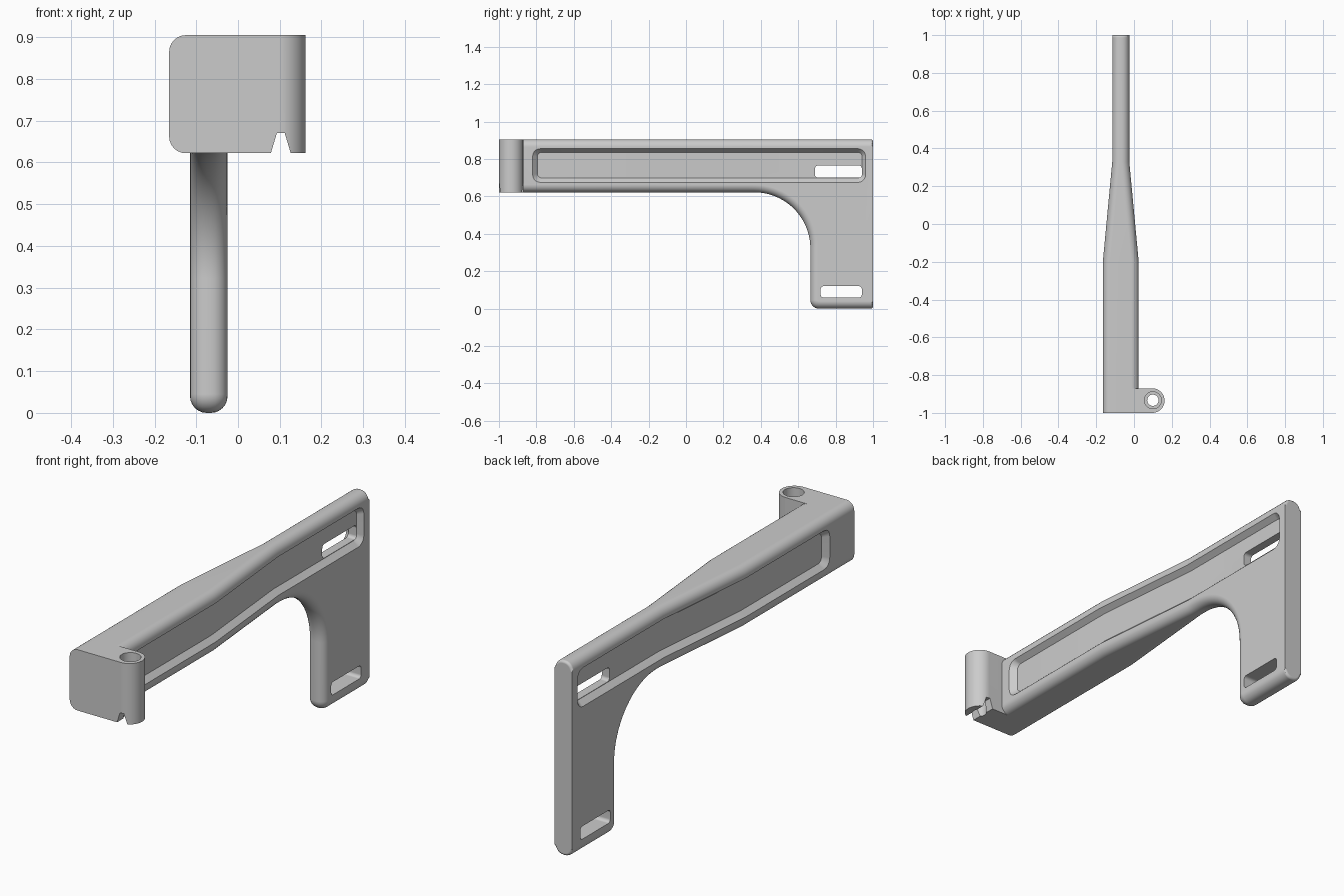
import bpy
import bmesh
import math

if "Cube" in bpy.data.objects:
    bpy.data.objects.remove(bpy.data.objects["Cube"], do_unlink=True)

CX = -0.07                      # mid-plane of the arm
THIN, WIDE = 0.045, 0.095       # half thickness at the back and the front
Y_WIDE, Y_THIN = -0.2, 0.33     # taper between these
TOP, LOW = 0.905, 0.622         # arm top and underside
ROUND = 0.04                    # edge rounding

grey = bpy.data.materials.new("light_grey")
grey.use_nodes = True
grey.diffuse_color = (0.6, 0.6, 0.6, 1)
grey.node_tree.nodes["Principled BSDF"].inputs["Base Color"].default_value = (0.6, 0.6, 0.6, 1)


def half_width(y):
    t = min(max((y - Y_WIDE) / (Y_THIN - Y_WIDE), 0), 1)
    return WIDE + (THIN - WIDE) * t


def arc(cx, cy, r, a0, a1, n):
    return [(cx + r * math.cos(math.radians(a0 + (a1 - a0) * k / n)),
             cy + r * math.sin(math.radians(a0 + (a1 - a0) * k / n))) for k in range(n + 1)]


def rounded_rect(a0, a1, b0, b1, r, n=5):
    return (arc(a1 - r, b1 - r, r, 0, 90, n) + arc(a0 + r, b1 - r, r, 90, 180, n)
            + arc(a0 + r, b0 + r, r, 180, 270, n) + arc(a1 - r, b0 + r, r, 270, 360, n))


def loft(rings):
    """Skin closed rings of equal length and cap both ends."""
    bm = bmesh.new()
    loops = [[bm.verts.new(p) for p in ring] for ring in rings]
    n = len(loops[0])
    for a, b in zip(loops, loops[1:]):
        for k in range(n):
            bm.faces.new((a[k], a[(k + 1) % n], b[(k + 1) % n], b[k]))
    bm.faces.new(loops[0])
    bm.faces.new(loops[-1][::-1])
    return bm


def taper(bm):
    """Spread the two halves apart so the edge rounding stays constant."""
    for y in (Y_WIDE, Y_THIN):
        bmesh.ops.bisect_plane(bm, geom=bm.verts[:] + bm.edges[:] + bm.faces[:],
                               plane_co=(0, y, 0), plane_no=(0, 1, 0))
    for v in bm.verts:
        v.co.x += math.copysign(half_width(v.co.y) - THIN, v.co.x) + CX
    return bm


def finish(name, bm):
    bmesh.ops.recalc_face_normals(bm, faces=bm.faces[:])
    mesh = bpy.data.meshes.new(name)
    bm.to_mesh(mesh)
    bm.free()
    mesh.materials.append(grey)
    obj = bpy.data.objects.new(name, mesh)
    bpy.context.collection.objects.link(obj)
    return obj


def combine(target, other, operation):
    bpy.context.view_layer.objects.active = target
    mod = target.modifiers.new(operation, 'BOOLEAN')
    mod.operation, mod.solver, mod.object = operation, 'EXACT', other
    bpy.ops.object.modifier_apply(modifier=mod.name)
    bpy.data.objects.remove(other, do_unlink=True)


def side_profile(i):
    """L-shaped outline in (y, z), inset by i on its rounded sides."""
    return ([(-1, TOP - i), (-1, LOW + i)]
            + arc(0.365, 0.322, 0.3 + i, 90, 0, 20)
            + arc(0.71, 0.045, 0.045 - i, 180, 270, 6)
            + [(1, i), (1, TOP - i)])


# Arm and leg: one rounded, tapering L-shaped plate
angles = [math.radians(90 * k / 6) for k in range(7)]
steps = [(THIN - ROUND + ROUND * math.sin(a), ROUND * (1 - math.cos(a))) for a in angles]
sections = [(-x, i) for x, i in reversed(steps)] + steps
bm = loft([[(x, y, z) for y, z in side_profile(i)] for x, i in sections])
for end in (-1, 1):
    bmesh.ops.dissolve_faces(bm, faces=[f for f in bm.faces
                                        if all(abs(v.co.y - end) < 1e-4 for v in f.verts)])
back = max(bm.faces, key=lambda f: f.calc_center_median().y)
bmesh.ops.bevel(bm, geom=back.edges[:], offset=0.012, segments=3,
                profile=0.5, affect='EDGES')
bracket = finish("bracket_arm", taper(bm))

# Hinge block with a round knuckle
outline = [(CX, -0.87), (CX, -1.0)] + arc(0.097, -0.935, 0.065, -90, 90, 24)
knuckle = finish("hinge_knuckle", loft([[(x, y, z) for x, y in outline] for z in (LOW, TOP)]))
combine(bracket, knuckle, 'UNION')

# Pin hole with a wider mouth
for r, z0, z1 in ((0.03, 0.5, 1.0), (0.045, TOP - 0.05, 1.0)):
    ring = arc(0.1, -0.933, r, 0, 360, 32)[:-1]
    combine(bracket, finish("pin_hole_cutter",
            loft([[(x, y, z) for x, y in ring] for z in (z0, z1)])), 'DIFFERENCE')

# Notch under the knuckle
notch = [(0.072, 0.6), (0.093, 0.67), (0.112, 0.67), (0.133, 0.6)]
combine(bracket, finish("notch_cutter",
        loft([[(x, y, z) for x, z in notch] for y in (-1.1, -0.8)])), 'DIFFERENCE')

# Sloped-wall recess along each side of the arm
outer = rounded_rect(-0.82, 0.96, 0.675, 0.855, 0.04)
inner = rounded_rect(-0.795, 0.942, 0.698, 0.836, 0.025)
for s in (-1, 1):
    levels = ((THIN + 0.03, outer), (THIN, outer), (THIN - 0.025, inner))
    bm = loft([[(s * x, y, z) for y, z in ring] for x, ring in levels])
    combine(bracket, finish("recess_cutter", taper(bm)), 'DIFFERENCE')

# Strap slots through the arm and the foot
for y0, y1, z0, z1 in ((0.69, 0.94, 0.70, 0.765), (0.72, 0.94, 0.06, 0.12)):
    ring = rounded_rect(y0, y1, z0, z1, 0.015)
    combine(bracket, finish("slot_cutter",
            loft([[(x, y, z) for y, z in ring] for x in (CX - 0.2, CX + 0.2)])), 'DIFFERENCE')

# Smooth rounded edges, crisp corners
bpy.ops.object.select_all(action='DESELECT')
bracket.select_set(True)
bpy.context.view_layer.objects.active = bracket
bpy.ops.object.shade_smooth_by_angle(angle=math.radians(30))
weighted = bracket.modifiers.new("even_shading", 'WEIGHTED_NORMAL')
weighted.keep_sharp = True
